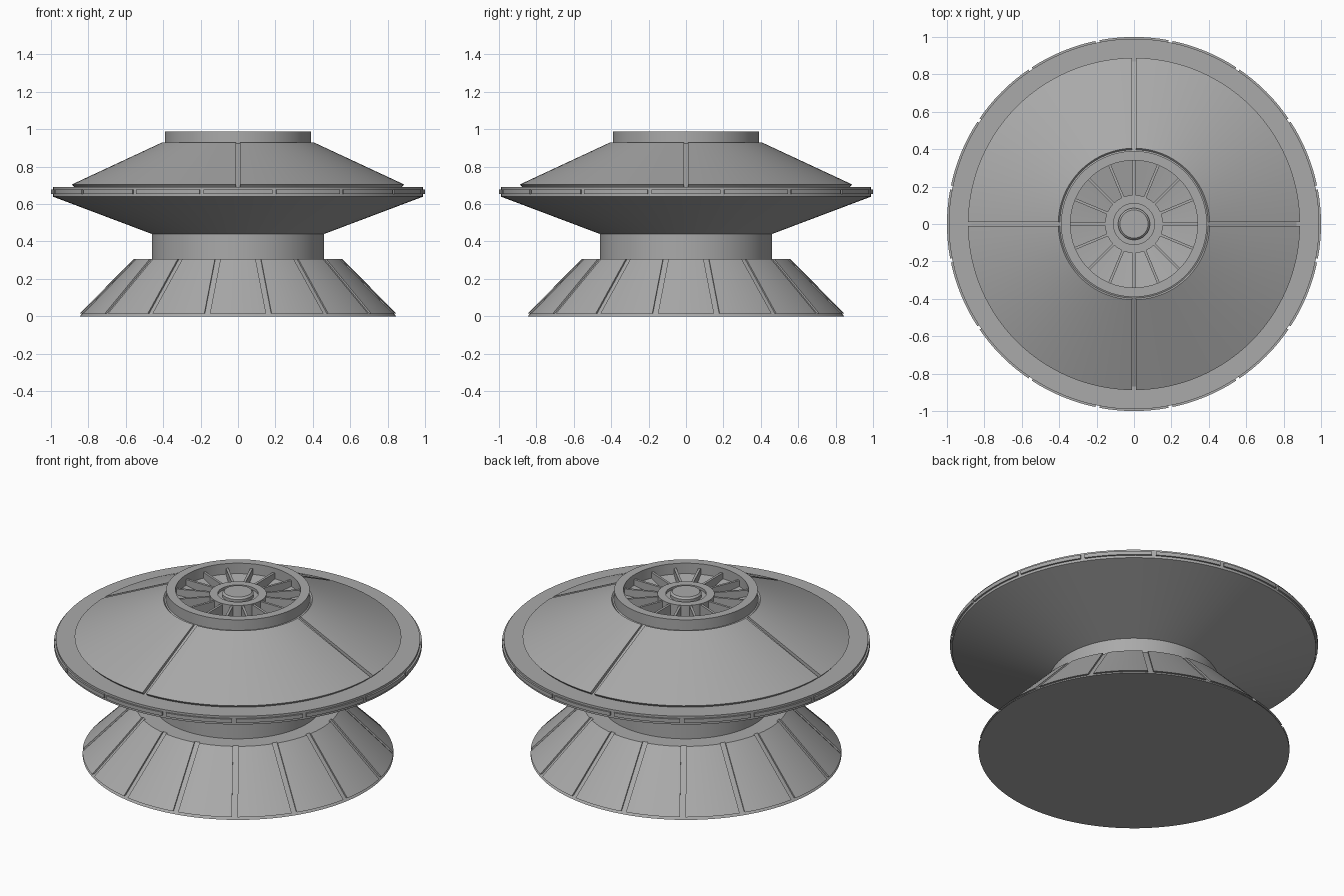
import bpy
import bmesh
from math import sin, cos, asin, pi, tau, radians

cube = bpy.data.objects.get("Cube")
if cube:
    bpy.data.objects.remove(cube, do_unlink=True)

grey = bpy.data.materials.new("hull_grey")
grey.use_nodes = True
COLOUR = (0.4, 0.4, 0.4, 1)
grey.diffuse_color = COLOUR
grey.node_tree.nodes["Principled BSDF"].inputs["Base Color"].default_value = COLOUR

SEGMENTS = 128


def finish(name, bm):
    """Turn a bmesh into a shaded, coloured object."""
    bmesh.ops.recalc_face_normals(bm, faces=bm.faces)
    mesh = bpy.data.meshes.new(name)
    bm.to_mesh(mesh)
    bm.free()
    mesh.materials.append(grey)
    obj = bpy.data.objects.new(name, mesh)
    bpy.context.collection.objects.link(obj)
    bpy.ops.object.select_all(action="DESELECT")
    obj.select_set(True)
    bpy.context.view_layer.objects.active = obj
    bpy.ops.object.shade_smooth_by_angle(angle=radians(20))


def lathe(name, profile):
    """Spin (radius, height) points about z; ends on the axis are closed."""
    bm = bmesh.new()
    verts = [bm.verts.new((r, 0, z)) for r, z in profile]
    edges = [bm.edges.new(pair) for pair in zip(verts, verts[1:])]
    bmesh.ops.spin(bm, geom=verts + edges, cent=(0, 0, 0), axis=(0, 0, 1),
                   angle=tau, steps=SEGMENTS, use_duplicate=False)
    bmesh.ops.remove_doubles(bm, verts=bm.verts, dist=0.0001)
    finish(name, bm)


def curved_panels(name, count, start, section, gap):
    """Ring of curved plates with parallel gaps, from a closed four-point section."""
    bm = bmesh.new()
    steps = SEGMENTS // count
    for i in range(count):
        centre = start + tau * i / count
        columns = []
        for s in range(steps + 1):
            t = 2 * s / steps - 1
            column = []
            for r, z in section:
                a = centre + t * (pi / count - asin(gap / 2 / r))
                column.append(bm.verts.new((r * cos(a), r * sin(a), z)))
            columns.append(column)
        for a, b in zip(columns, columns[1:]):
            for k in range(4):
                n = (k + 1) % 4
                bm.faces.new((a[k], b[k], b[n], a[n]))
        bm.faces.new(columns[0])
        bm.faces.new(columns[-1])
    finish(name, bm)


# Flared base, neck and saucer
lathe("base", [(0, 0), (0.845, 0), (0.84, 0.008), (0.545, 0.307), (0, 0.307)])
lathe("neck", [(0.46, 0.30), (0.46, 0.45)])
lathe("saucer", [(0, 0.44), (0.46, 0.44), (0.99, 0.64), (0.99, 0.69),
                 (0.87, 0.69), (0.39, 0.925), (0.34, 0.925)])

# Raised plating
curved_panels("base_panels", 16, 0,
              [(0.845, 0.016), (0.557, 0.307), (0.535, 0.307), (0.82, 0.016)], 0.03)
curved_panels("rim_panels", 16, 0,
              [(1.0, 0.655), (1.0, 0.677), (0.98, 0.677), (0.98, 0.655)], 0.022)
curved_panels("roof_panels", 4, pi / 4,
              [(0.888, 0.705), (0.405, 0.93), (0.39, 0.915), (0.87, 0.685)], 0.024)

# Crown ring with its dished floor and hub
lathe("crown_ring", [(0.39, 0.91), (0.39, 0.988), (0.34, 0.988), (0.34, 0.925),
                     (0.15, 0.89)])
lathe("hub", [(0.155, 0.88), (0.155, 0.965), (0.11, 0.965), (0.11, 0.95),
              (0.085, 0.95), (0.085, 0.968), (0.075, 0.978), (0, 0.978)])

# Radial fins between hub and ring
bm = bmesh.new()
for i in range(16):
    a = tau * i / 16
    result = bmesh.ops.create_cube(bm, size=1)
    for v in result["verts"]:
        r = 0.245 + v.co.x * 0.195
        w = v.co.y * 0.014
        z = 0.92 + v.co.z * 0.08
        v.co = (r * cos(a) - w * sin(a), r * sin(a) + w * cos(a), z)
finish("crown_fins", bm)
